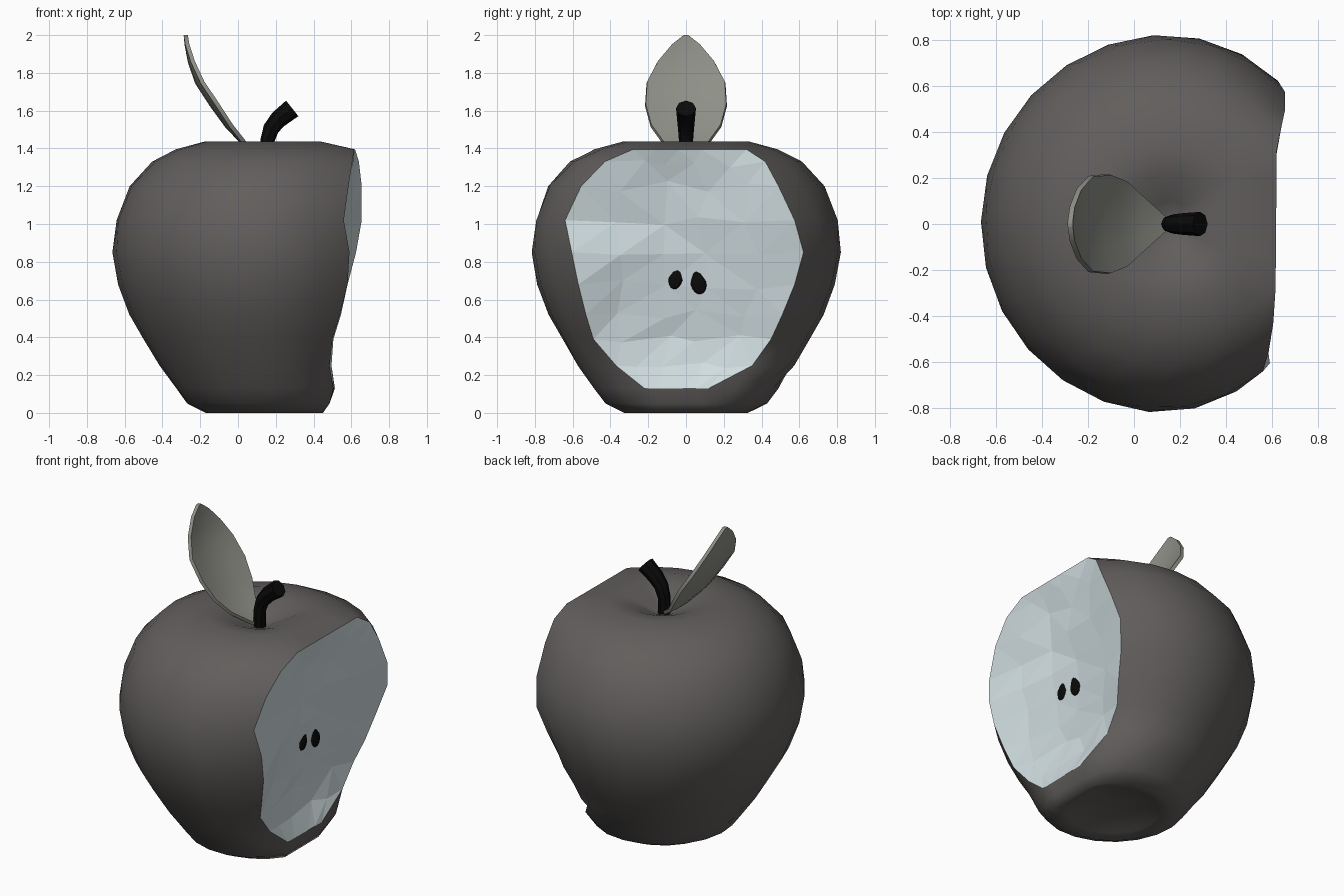
import bpy, bmesh, math, random
from mathutils import Vector, Matrix
from mathutils.bvhtree import BVHTree

random.seed(4)
if "Cube" in bpy.data.objects:
    bpy.data.objects.remove(bpy.data.objects["Cube"], do_unlink=True)


def material(name, colour):
    m = bpy.data.materials.new(name)
    m.use_nodes = True
    rgba = (*colour, 1)
    m.diffuse_color = rgba
    m.node_tree.nodes["Principled BSDF"].inputs["Base Color"].default_value = rgba
    return m


SKIN = material("dark skin", (0.12, 0.112, 0.108))
FLESH = material("pale flesh", (0.64, 0.73, 0.75))
LEAF = material("grey leaf", (0.27, 0.275, 0.24))
BLACK = material("black", (0.003, 0.003, 0.003))


def make(name, bm, mats):
    bmesh.ops.recalc_face_normals(bm, faces=bm.faces)
    me = bpy.data.meshes.new(name)
    bm.to_mesh(me)
    bm.free()
    for m in mats:
        me.materials.append(m)
    ob = bpy.data.objects.new(name, me)
    bpy.context.collection.objects.link(ob)
    return ob


def select(ob):
    bpy.ops.object.select_all(action='DESELECT')
    ob.select_set(True)
    bpy.context.view_layer.objects.active = ob


# Body: each level is an arc of skin, closed on the bitten side by a row of points
AXIS = 0.16      # x of the core
SEGS = 18        # skin faces around
INNER = 4        # points across the bite
# bitten levels: height, radius, then the bite's right and left end as (x, y)
bitten = [(0.13, 0.49, (0.505, -0.22), (0.51, 0.12)),
          (0.25, 0.575, (0.485, -0.37), (0.495, 0.35)),
          (0.39, 0.66, (0.5, -0.49), (0.505, 0.45)),
          (0.52, 0.735, (0.54, -0.53), (0.545, 0.51)),
          (0.68, 0.795, (0.58, -0.57), (0.58, 0.575)),
          (0.85, 0.825, (0.59, -0.605), (0.625, 0.622)),
          (1.02, 0.805, (0.56, -0.64), (0.655, 0.575)),
          (1.2, 0.735, (0.585, -0.555), (0.655, 0.49)),
          (1.33, 0.615, (0.605, -0.43), (0.64, 0.42)),
          (1.395, 0.49, (0.615, -0.28), (0.62, 0.32))]


def plain(z, r):
    x, y = AXIS + r * math.cos(0.6), r * math.sin(0.6)
    return (z, r, (x, -y), (x, y))


base = [plain(0.04, 0.2), plain(0.015, 0.27),
        (0, 0.33, (0.45, -0.17), (0.45, 0.17)),
        (0.05, 0.43, (0.485, -0.2), (0.485, 0.15))]
crown = [plain(1.437, 0.335), plain(1.42, 0.22), plain(1.37, 0.1)]
levels = base + bitten + crown
first, last = len(base), len(base) + len(bitten) - 1

bm = bmesh.new()
rings = []
for k, (z, r, right, left) in enumerate(levels):
    ring = []
    a0 = math.atan2(left[1], left[0] - AXIS)
    a1 = math.tau + math.atan2(right[1], right[0] - AXIS)
    r0 = math.hypot(left[0] - AXIS, left[1])
    r1 = math.hypot(right[0] - AXIS, right[1])
    for i in range(SEGS + 1):
        a = a0 + (a1 - a0) * i / SEGS
        w0 = max(0, 1 - (a - a0) / 0.9) ** 2
        w1 = max(0, 1 - (a1 - a) / 0.9) ** 2
        rad = r + (r0 - r) * w0 + (r1 - r) * w1
        ring.append(bm.verts.new((AXIS + rad * math.cos(a), rad * math.sin(a), z)))
    v = (k - first) / (last - first)
    hollow = 0.085 * math.sin(math.pi * v) if first < k < last else 0
    for j in range(1, INNER + 1):
        u = j / (INNER + 1)
        p = Vector((*right, z)).lerp(Vector((*left, z)), u)
        if hollow:
            p.x -= hollow * math.sin(math.pi * u) + random.uniform(-0.01, 0.01)
            p.y += random.uniform(-0.05, 0.05)
            p.z += random.uniform(-0.03, 0.03)
        ring.append(bm.verts.new(p))
    rings.append(ring)

count = SEGS + 1 + INNER
flesh = []
for k, (a, b) in enumerate(zip(rings, rings[1:])):
    for j in range(count):
        n = (j + 1) % count
        f = bm.faces.new((a[j], a[n], b[n], b[j]))
        f.smooth = True
        if j >= SEGS and first <= k < last:
            f.material_index = 1
            f.smooth = False
            flesh.append(f)
for ring, z in ((rings[0], 0.055), (rings[-1], 1.32)):
    c = bm.verts.new((AXIS, 0, z))
    for j in range(count):
        bm.faces.new((ring[j], ring[(j + 1) % count], c)).smooth = True
bmesh.ops.triangulate(bm, faces=flesh)
body = make("fruit_body", bm, [SKIN, FLESH])
bpy.context.view_layer.update()
tree = BVHTree.FromObject(body, bpy.context.evaluated_depsgraph_get())

# Seeds: flattened teardrops set in the flesh
for name, y, z, size, lean in (("right_seed", -0.055, 0.71, 0.037, -0.2),
                               ("left_seed", 0.066, 0.69, 0.042, 0.2)):
    bm = bmesh.new()
    bmesh.ops.create_uvsphere(bm, u_segments=8, v_segments=8, radius=1)
    for v in bm.verts:
        k = 1 - 0.6 * max(v.co.z, 0)
        v.co = Vector((v.co.x * k * 0.4, v.co.y * k, v.co.z * (2.1 if v.co.z > 0 else 1.5))) * size
    x = tree.ray_cast(Vector((2, y, z)), Vector((-1, 0, 0)))[0].x
    bm.transform(Matrix.Translation((x, y, z)) @ Matrix.Rotation(lean, 4, 'X'))
    make(name, bm, [BLACK])

# Stem: bent rod, thicker at the tip
cu = bpy.data.curves.new("stem", 'CURVE')
cu.dimensions = '3D'
cu.bevel_depth = 0.05
cu.bevel_resolution = 2
cu.use_fill_caps = True
path = [(0.155, 1.3, 0.75), (0.155, 1.44, 0.75), (0.175, 1.505, 0.85),
        (0.215, 1.555, 0.95), (0.287, 1.612, 1.05)]
sp = cu.splines.new('POLY')
sp.points.add(len(path) - 1)
for pt, (x, z, r) in zip(sp.points, path):
    pt.co = (x, 0, z, 1)
    pt.radius = r
stem = bpy.data.objects.new("stem", cu)
bpy.context.collection.objects.link(stem)
cu.materials.append(BLACK)
select(stem)
bpy.ops.object.convert(target='MESH')
bpy.ops.object.shade_smooth_by_angle(angle=math.radians(40))

# Leaf: cupped blade rising and curling back from the stem
spine = [(0.14, 1.35, 0.025), (0.025, 1.43, 0.12), (-0.06, 1.52, 0.185),
         (-0.14, 1.63, 0.215), (-0.218, 1.75, 0.207), (-0.255, 1.86, 0.15),
         (-0.272, 1.95, 0.075), (-0.277, 2.0, 0.012)]
bm = bmesh.new()
rows = []
for x, z, w in spine:
    rows.append([bm.verts.new((x + 0.7 * (w * u) ** 2, w * u, z)) for u in (-1, -0.5, 0, 0.5, 1)])
for a, b in zip(rows, rows[1:]):
    for i in range(4):
        bm.faces.new((a[i], a[i + 1], b[i + 1], b[i]))
leaf = make("leaf", bm, [LEAF])
solid = leaf.modifiers.new("thickness", 'SOLIDIFY')
solid.thickness = 0.022
solid.offset = 0
select(leaf)
bpy.ops.object.modifier_apply(modifier=solid.name)
bpy.ops.object.shade_smooth_by_angle(angle=math.radians(40))
